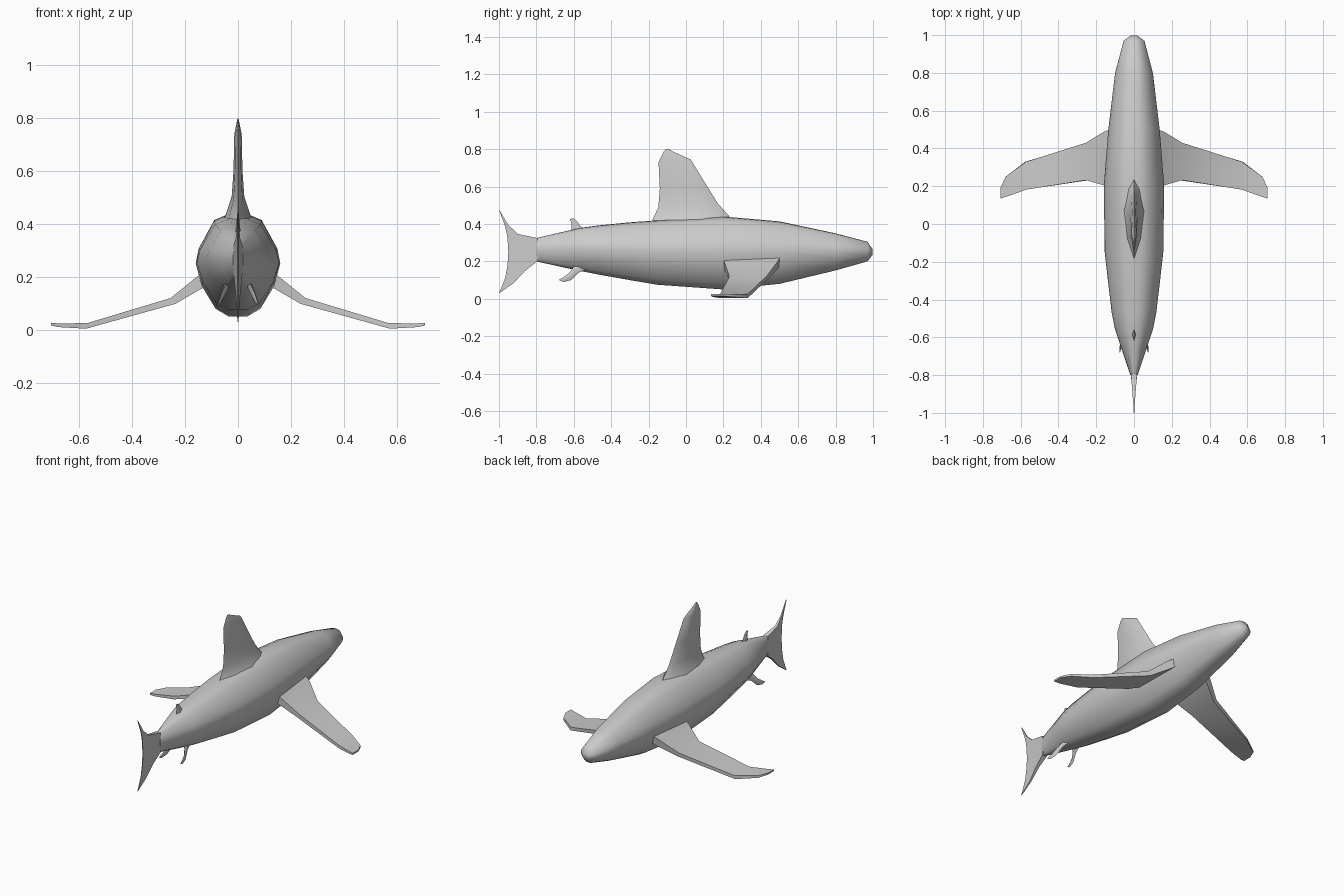
import bpy, bmesh, math
from mathutils import Vector


def loft(name, rings, angle=40, mirror=False):
    """Skin a list of equal-length point rings and cap both ends."""
    bm = bmesh.new()
    vs = [[bm.verts.new(p) for p in r] for r in rings]
    n = len(rings[0])
    for a, b in zip(vs, vs[1:]):
        for i in range(n):
            j = (i + 1) % n
            bm.faces.new((a[i], a[j], b[j], b[i]))
    bm.faces.new(vs[0])
    bm.faces.new(vs[-1])
    bmesh.ops.recalc_face_normals(bm, faces=bm.faces)
    me = bpy.data.meshes.new(name)
    bm.to_mesh(me)
    bm.free()
    for p in me.polygons:
        p.use_smooth = True
    me.set_sharp_from_angle(angle=math.radians(angle))
    ob = bpy.data.objects.new(name, me)
    bpy.context.collection.objects.link(ob)
    if mirror:
        m = ob.modifiers.new("mirror", "MIRROR")
        m.use_mirror_merge = False
    return ob


# Body: unit half section (x, height) scaled per station (y, bottom, top, half width)
half = [(0, -1), (.22, -1), (.53, -.85), (.86, -.4), (1, .03),
        (.93, .32), (.56, .87), (.25, .98), (0, 1)]
section = half + [(-x, z) for x, z in half[-2:0:-1]]
stations = [(.998, .235, .265, .018), (.97, .2, .305, .055), (.8, .152, .35, .1),
            (.5, .08, .414, .136), (.2, .05, .44, .16), (-.15, .075, .42, .155),
            (-.3, .1, .409, .138), (-.47, .13, .392, .118), (-.56, .148, .38, .1),
            (-.65, .167, .36, .07), (-.8, .2, .325, .02)]
loft("body", [[(x * w, y, (lo + hi) / 2 + z * (hi - lo) / 2) for x, z in section]
              for y, lo, hi, w in stations], 50)

# Dorsal fin: lens sections with a flared base (z front, z back, front y, back y, half width)
lens = [(0, 0), (.12, .6), (.4, 1), (.75, .7), (1, 0), (.75, -.7), (.4, -1), (.12, -.6)]
fin = [(.40, .38, .27, -.23, .075), (.437, .42, .235, -.18, .048),
       (.51, .49, .17, -.148, .024), (.61, .59, .108, -.14, .017),
       (.745, .73, .025, -.147, .014), (.785, .785, -.065, -.12, .005),
       (.80, .80, -.095, -.108, .002)]
loft("dorsal_fin", [[(w * x, f + (b - f) * t, zf + (zb - zf) * t) for t, x in lens]
                    for zf, zb, f, b, w in fin], 50)

# Pectoral fins: slab sections (top x, z, bottom x, z, leading y, trailing y)
wing = [(.10, .235, .08, .195, .51, .2), (.16, .197, .135, .157, .488, .205),
        (.255, .12, .237, .098, .43, .232), (.57, .025, .575, .004, .33, .182),
        (.68, .024, .68, .01, .25, .143), (.708, .026, .708, .016, .19, .134)]
loft("pectoral_fins", [[(xt, f, zt), (xt, b, zt), (xb, b, zb), (xb, f, zb)]
                       for xt, zt, xb, zb, f, b in wing], 30, True)

# Tail fin: wedge sections from lower to upper tip (front y, z, back y, z, half width)
tail = [(-.997, .031, -1, .029, .002), (-.92, .085, -.967, .11, .005),
        (-.86, .15, -.956, .17, .01), (-.795, .2, -.952, .21, .016),
        (-.785, .262, -.95, .25, .018), (-.795, .325, -.952, .29, .016),
        (-.90, .347, -.957, .345, .008), (-.95, .395, -.97, .395, .004),
        (-.997, .473, -1, .475, .002)]
loft("tail_fin", [[(-w, f, zf), (w, f, zf), (.002, b, zb), (-.002, b, zb)]
                  for f, zf, b, zb, w in tail], 40)


def small_fin(name, sections, mirror=False):
    """Small lens-shaped fin: (front y, z, back y, z, centre x, half width)."""
    loft(name, [[(c - w, (f + b) / 2, (zf + zb) / 2), (c, f, zf),
                 (c + w, (f + b) / 2, (zf + zb) / 2), (c, b, zb)]
                for f, zf, b, zb, c, w in sections], 60, mirror)


# Rear dorsal fin and paired pelvic fins
small_fin("rear_dorsal_fin", [(-.54, .365, -.63, .345, 0, .012), (-.562, .385, -.612, .37, 0, .009),
                              (-.585, .418, -.612, .405, 0, .006), (-.605, .432, -.62, .425, 0, .003)])
small_fin("pelvic_fins", [(-.51, .165, -.6, .2, .035, .014), (-.575, .14, -.605, .165, .05, .011),
                          (-.615, .1, -.625, .138, .064, .008), (-.655, .09, -.66, .113, .072, .005),
                          (-.675, .097, -.68, .102, .075, .002)], True)
